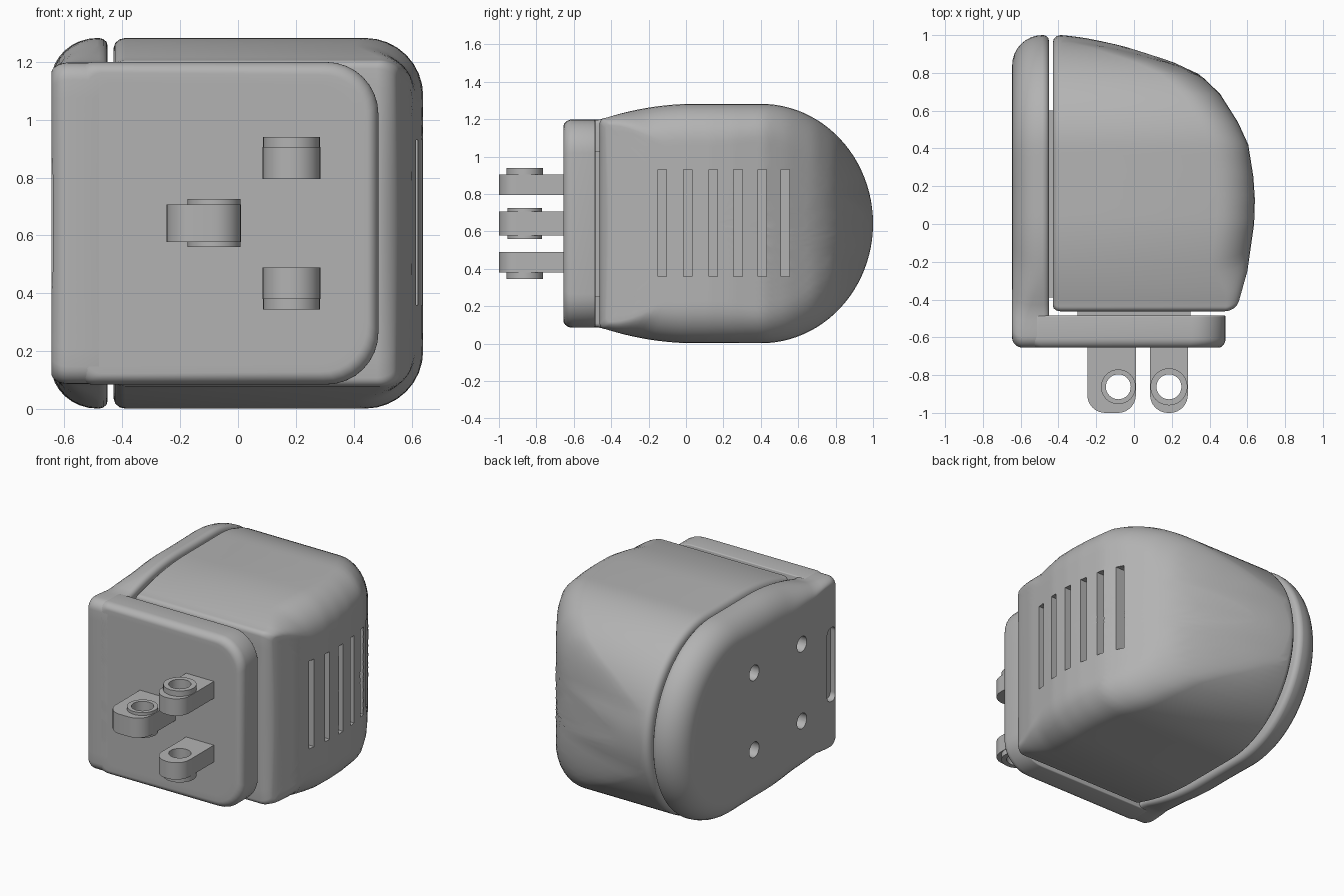
import bpy, bmesh
from math import sin, cos, pi, sqrt, hypot, radians

if "Cube" in bpy.data.objects:
    bpy.data.objects.remove(bpy.data.objects["Cube"])

MID = 0.642  # height of the model's middle plane

plastic = bpy.data.materials.new("grey plastic")
plastic.use_nodes = True
plastic.diffuse_color = (0.45, 0.45, 0.45, 1)
plastic.node_tree.nodes["Principled BSDF"].inputs["Base Color"].default_value = (0.45, 0.45, 0.45, 1)


def make_object(name, bm):
    bmesh.ops.recalc_face_normals(bm, faces=bm.faces)
    mesh = bpy.data.meshes.new(name)
    bm.to_mesh(mesh)
    bm.free()
    mesh.materials.append(plastic)
    ob = bpy.data.objects.new(name, mesh)
    bpy.context.collection.objects.link(ob)
    return ob


def dome(name, outline, centre, base, top, radius, lip, place):
    """Solid over a flat outline: rounded lip, wall, fillet, then a curved cap."""
    bm = bmesh.new()
    rings = []

    def inset(p, d):
        k = 1 - d / hypot(p[0] - centre[0], p[1] - centre[1])
        return tuple(c + (v - c) * k for v, c in zip(p, centre))

    def add_ring(points):
        rings.append([bm.verts.new(place(*p)) for p in points])

    for i in range(4):
        a = i / 3 * pi / 2
        add_ring([(*inset(p, lip * (1 - sin(a))), base + lip * (1 - cos(a))) for p in outline])
    for i in range(9):
        a = i / 8 * pi / 2
        ring = []
        for p in outline:
            r = radius(*p)
            q = inset(p, r * (1 - cos(a)))
            ring.append((*q, max(base + lip, top(q[0]) - r * (1 - sin(a)))))
        add_ring(ring)
    steps = 16
    for i in range(1, steps):
        ring = []
        for p in outline:
            q = inset(p, radius(*p))
            q = tuple(v + (c - v) * i / steps for v, c in zip(q, centre))
            ring.append((*q, top(q[0])))
        add_ring(ring)
    n = len(outline)
    for a, b in zip(rings, rings[1:]):
        for i in range(n):
            j = (i + 1) % n
            bm.faces.new((a[i], a[j], b[j], b[i]))
    bm.faces.new(rings[0])
    tip = bm.verts.new(place(*centre, top(centre[0])))
    for i in range(n):
        bm.faces.new((rings[-1][i], rings[-1][(i + 1) % n], tip))
    bmesh.ops.remove_doubles(bm, verts=bm.verts, dist=0.0002)
    return make_object(name, bm)


def prism(name, outline, z0, z1):
    bm = bmesh.new()
    face = bm.faces.new([bm.verts.new((x, y, z0)) for x, y in outline])
    new = bmesh.ops.extrude_face_region(bm, geom=[face])["geom"]
    bmesh.ops.translate(bm, vec=(0, 0, z1 - z0), verts=[v for v in new if isinstance(v, bmesh.types.BMVert)])
    return make_object(name, bm)


def box(name, x0, x1, y0, y1, z0, z1):
    return prism(name, [(x0, y0), (x1, y0), (x1, y1), (x0, y1)], z0, z1)


def rounded_rect(x0, x1, y0, y1, radii, n=8):
    """Counter-clockwise from lower left, one radius per corner."""
    pts = []
    corners = [(x0, y0, 1, 1), (x1, y0, -1, 1), (x1, y1, -1, -1), (x0, y1, 1, -1)]
    for k, ((x, y, sx, sy), r) in enumerate(zip(corners, radii)):
        for i in range(n + 1 if r else 1):
            a = pi + (k + i / n) * pi / 2
            pts.append((x + sx * r + r * cos(a), y + sy * r + r * sin(a)))
    return pts


def disc(x, y, r, n=32):
    return [(x + r * cos(2 * pi * i / n), y + r * sin(2 * pi * i / n)) for i in range(n)]


def modify(ob, tools, operation):
    bpy.context.view_layer.objects.active = ob
    for tool in tools:
        mod = ob.modifiers.new("cut", 'BOOLEAN')
        mod.operation, mod.solver, mod.object = operation, 'EXACT', tool
        bpy.ops.object.modifier_apply(modifier=mod.name)
        bpy.data.objects.remove(tool)


def half_height(y):
    if y < -0.46:
        return 0.555
    if y < 0.05:
        return 0.64 - 0.085 * ((0.05 - y) / 0.51) ** 2
    if y < 0.4:
        return 0.64
    return 0.64 * sqrt(max(0, 1 - ((y - 0.4) / 0.6) ** 2))


def side_outline(front, r):
    """Side silhouette: flat front, swelling flanks, round back."""
    h = half_height(front + r) - r
    up = [(front, h * i / 8) for i in range(1, 8)]
    up += [(front + r - r * cos(a), h + r * sin(a)) for a in [i / 6 * pi / 2 for i in range(7)]]
    up += [(y, half_height(y)) for y in [front + r + (0.4 - front - r) * i / 24 for i in range(1, 25)]]
    up += [(0.4 + 0.6 * sin(a), 0.64 * cos(a)) for a in [i / 24 * pi / 2 for i in range(1, 24)]]
    return [(front, 0)] + up + [(1, 0)] + [(y, -z) for y, z in reversed(up)]


def blend(a, b, t):
    t = min(1, max(0, t))
    return a + (b - a) * t * t * (3 - 2 * t)


# Outer side of the housing as seen from above: (y, x)
SWEEP = [(-0.46, 0.53), (-0.41, 0.555), (-0.25, 0.6), (0, 0.636), (0.13, 0.64), (0.25, 0.632), (0.42, 0.605),
         (0.54, 0.55), (0.69, 0.455), (0.79, 0.35), (0.86, 0.2), (0.94, -0.05), (0.985, -0.25), (1, -0.35)]


def sweep(y):
    for (y0, x0), (y1, x1) in zip(SWEEP, SWEEP[1:]):
        if y <= y1:
            return x0 + (x1 - x0) * max(0, y - y0) / (y1 - y0)
    return SWEEP[-1][1]


# Housing with vent slots
housing = dome("housing", side_outline(-0.462, 0.03), (0.12, 0), -0.43, sweep,
               lambda y, z: min(blend(0.05, 0.2, (y + 0.46) / 0.25), sweep(y) + 0.39),
               0.04, lambda y, z, u: (u, y, MID + z))
modify(housing, [box("vent", 0.5, 0.8, y - 0.023, y + 0.023, 0.36, 0.93)
                 for y in (-0.127, 0.01, 0.145, 0.278, 0.408, 0.53)], 'DIFFERENCE')

# Side plate with screw holes and a recessed slot
plate = dome("side_plate", side_outline(-0.655, 0.06), (0.12, 0), 0.45, lambda y: 0.645,
             lambda y, z: blend(0.06, 0.16, (y + 0.6) / 0.4),
             0.03, lambda y, z, u: (-u, y, MID + z))
cutters = []
for y in (-0.27, 0.22):
    for z in (0.39, 0.89):
        hole = prism("hole", disc(0, 0, 0.05, 24), -0.1, 0.1)
        hole.rotation_euler.y = pi / 2
        hole.location = (-0.645, y, z)
        cutters.append(hole)
slot = prism("slot", rounded_rect(-0.24, 0.24, -0.045, 0.045, [0.04] * 4), -0.04, 0.04)
slot.rotation_euler.y = pi / 2
slot.location = (-0.645, -0.575, MID)
bpy.context.view_layer.update()
modify(plate, cutters + [slot], 'DIFFERENCE')

# Front panel, joined to the side plate at the corner
panel = dome("front_panel", rounded_rect(-0.56, 0.485, -0.557, 0.557, [0.06, 0.18, 0.18, 0.06]), (0, 0),
             0.485, lambda x: 0.655, lambda x, z: 0.05, 0.008,
             lambda x, z, u: (x, -u, MID + z))

# Spacers that hold the housing in the bracket
side_spacer = box("side_spacer", -0.47, -0.41, -0.39, 0.6, 0.2, 1.08)
front_spacer = box("front_spacer", -0.3, 0.3, -0.5, -0.45, 0.25, 1.03)


def lug(name, x0, x1, hole_x, z0, z1, boss0, boss1, boss_r):
    body = prism(name, rounded_rect(x0, x1, -1, -0.64, [0.095, 0.095, 0, 0]), z0, z1)
    modify(body, [prism("boss", disc(hole_x, -0.862, boss_r), boss0, boss1)], 'UNION')
    modify(body, [prism("bore", disc(hole_x, -0.862, 0.066), 0.2, 1.1)], 'DIFFERENCE')
    return body


# Hinge lugs
lugs = [lug("middle_lug", -0.247, 0.01, -0.083, 0.578, 0.706, 0.56, 0.725, 0.092),
        lug("upper_lug", 0.085, 0.285, 0.185, 0.795, 0.905, 0.81, 0.94, 0.098),
        lug("lower_lug", 0.085, 0.285, 0.185, 0.38, 0.49, 0.345, 0.475, 0.098)]

# Smooth shading with crisp edges
bpy.ops.object.select_all(action='DESELECT')
for ob in [housing, plate, panel] + lugs:
    ob.select_set(True)
bpy.context.view_layer.objects.active = housing
bpy.ops.object.shade_smooth_by_angle(angle=radians(35))
